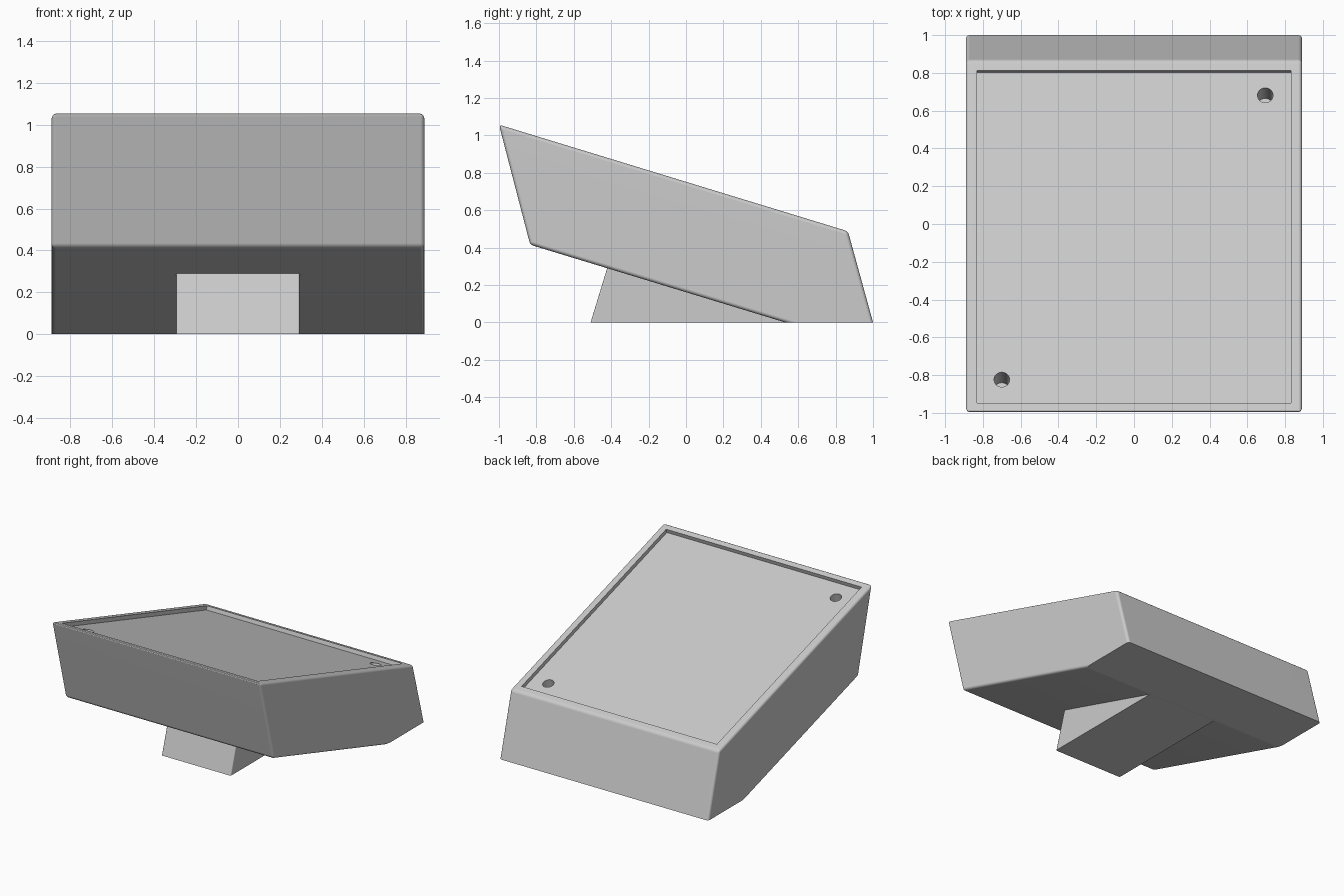
import bpy, bmesh, math
from mathutils import Matrix, Vector

if "Cube" in bpy.data.objects:
    bpy.data.objects.remove(bpy.data.objects["Cube"])

grey = bpy.data.materials.new("light_grey")
grey.use_nodes = True
colour = (0.6, 0.6, 0.6, 1)
grey.diffuse_color = colour
grey.node_tree.nodes["Principled BSDF"].inputs["Base Color"].default_value = colour

# The sloping top plane, from its high front edge to its low back edge
FRONT, BACK = Vector((0, -1, 1.057)), Vector((0, 0.866, 0.487))
SLOPE = math.atan2(FRONT.z - BACK.z, BACK.y - FRONT.y)


def link(name, bm):
    bmesh.ops.recalc_face_normals(bm, faces=bm.faces)
    mesh = bpy.data.meshes.new(name)
    bm.to_mesh(mesh)
    bm.free()
    mesh.materials.append(grey)
    obj = bpy.data.objects.new(name, mesh)
    bpy.context.collection.objects.link(obj)
    return obj


def extrude_profile(name, profile, half_width, radius, rounded):
    """Side profile (y, z) swept across x, with chosen edges filleted."""
    bm = bmesh.new()
    face = bm.faces.new([bm.verts.new((-half_width, y, z)) for y, z in profile])
    swept = bmesh.ops.extrude_face_region(bm, geom=[face])["geom"]
    moved = [v for v in swept if isinstance(v, bmesh.types.BMVert)]
    bmesh.ops.translate(bm, verts=moved, vec=(2 * half_width, 0, 0))
    edges = [e for e in bm.edges if rounded(e)]
    bmesh.ops.bevel(bm, geom=edges, offset=radius, segments=4, profile=0.5,
                    affect='EDGES', clamp_overlap=True)
    return link(name, bm)


def on_slope(y):
    """Matrix placing local z along the top plane's normal at a given y."""
    point = FRONT.lerp(BACK, (y - FRONT.y) / (BACK.y - FRONT.y))
    return Matrix.Translation(point) @ Matrix.Rotation(-SLOPE, 4, 'X')


def cut(target, bm):
    cutter = link("cutter", bm)
    cutter.hide_render = True
    mod = target.modifiers.new("cut", 'BOOLEAN')
    mod.operation, mod.solver, mod.object = 'DIFFERENCE', 'EXACT', cutter
    bpy.context.view_layer.objects.active = target
    bpy.ops.object.modifier_apply(modifier=mod.name)
    bpy.data.objects.remove(cutter)


# Tilted main body, filleted everywhere except around its flat foot
body = extrude_profile(
    "body", [(-1, 1.057), (-0.833, 0.415), (0.53, 0), (1, 0), (0.866, 0.487)],
    0.89, 0.02, lambda e: max(v.co.z for v in e.verts) > 0.01)

# Shallow recess in the sloping top
DEPTH = 0.03
y0, y1 = -0.947, 0.812
bm = bmesh.new()
length = (y1 - y0) / math.cos(SLOPE)
bmesh.ops.create_cube(bm, size=1, matrix=on_slope((y0 + y1) / 2)
                      @ Matrix.Diagonal((1.664, length, 2 * DEPTH, 1)))
cut(body, bm)

# Two blind round holes in opposite corners of the recess
for x, y in ((0.695, 0.69), (-0.7, -0.815)):
    bm = bmesh.new()
    bmesh.ops.create_cone(bm, cap_ends=True, segments=40, radius1=0.041,
                          radius2=0.041, depth=0.44,
                          matrix=Matrix.Translation((x, 0, 0)) @ on_slope(y))
    cut(body, bm)

# Wedge foot under the front, buried slightly in the body
foot = extrude_profile(
    "foot", [(-0.51, 0), (-0.413, 0.318), (0.53, 0)], 0.295, 0.01,
    lambda e: abs(e.verts[0].co.x - e.verts[1].co.x) < 0.01
    and all(v.co.y < 0 for v in e.verts))

for obj in (body, foot):
    bpy.ops.object.select_all(action='DESELECT')
    obj.select_set(True)
    bpy.context.view_layer.objects.active = obj
    bpy.ops.object.shade_smooth_by_angle(angle=math.radians(30))
    obj.modifiers.new("even_shading", 'WEIGHTED_NORMAL').keep_sharp = True
